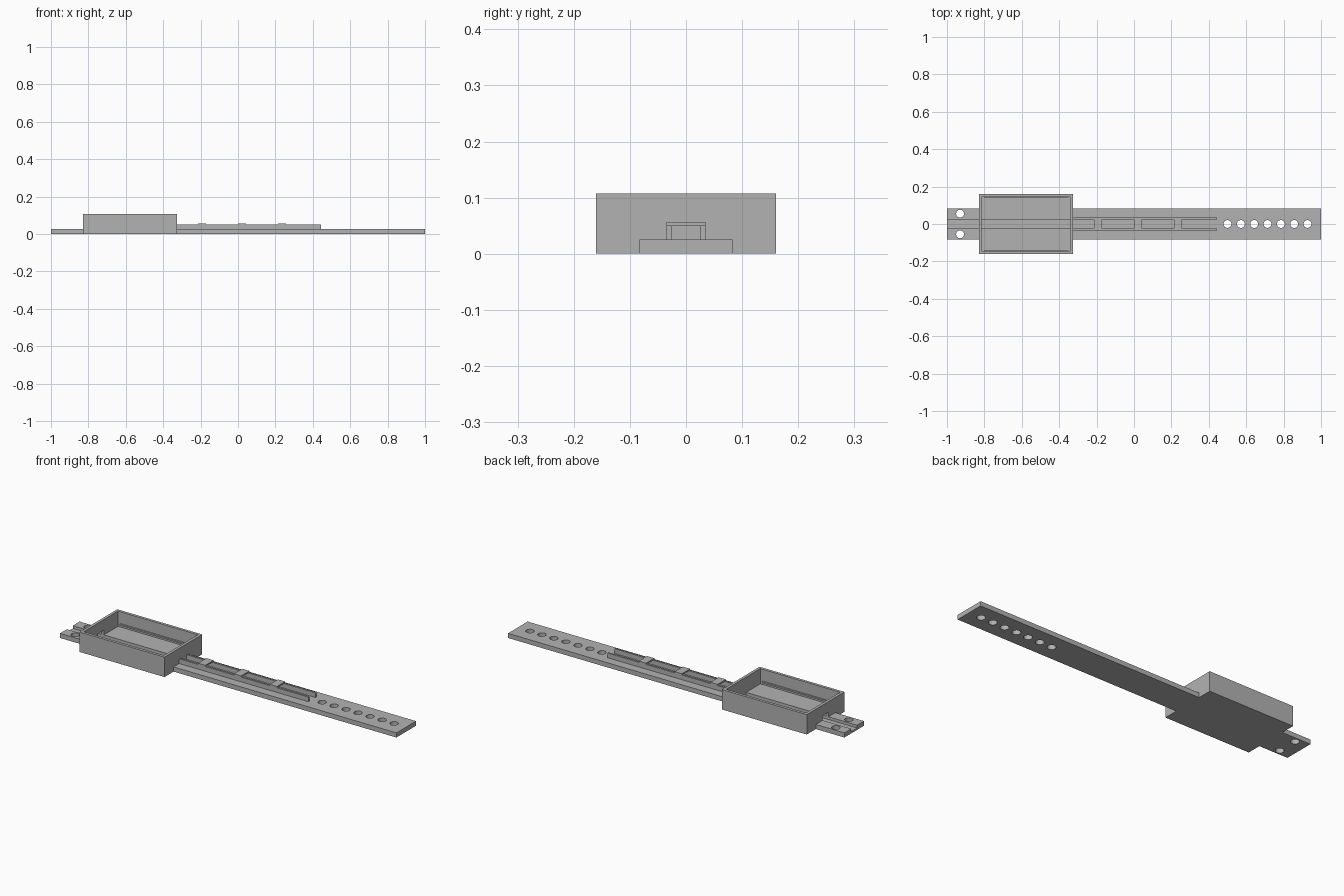
import bpy
import bmesh
from mathutils import Matrix, Vector

if "Cube" in bpy.data.objects:
    bpy.data.objects.remove(bpy.data.objects["Cube"], do_unlink=True)

grey = bpy.data.materials.new("plain_grey")
grey.use_nodes = True
grey.diffuse_color = (0.45, 0.45, 0.45, 1)
grey.node_tree.nodes["Principled BSDF"].inputs["Base Color"].default_value = grey.diffuse_color


def finish(name, bm):
    mesh = bpy.data.meshes.new(name)
    bm.to_mesh(mesh)
    bm.free()
    mesh.materials.append(grey)
    obj = bpy.data.objects.new(name, mesh)
    bpy.context.collection.objects.link(obj)
    return obj


def block(name, x, y, z):
    """Box from (min, max) pairs along each axis."""
    bm = bmesh.new()
    lo, hi = Vector((x[0], y[0], z[0])), Vector((x[1], y[1], z[1]))
    size = Matrix.Diagonal((*(hi - lo), 1))
    bmesh.ops.create_cube(bm, size=1, matrix=Matrix.Translation((lo + hi) / 2) @ size)
    return finish(name, bm)


def pins(name, spots, radius=0.021):
    """Upright cylinders used to punch holes."""
    bm = bmesh.new()
    for px, py in spots:
        bmesh.ops.create_cone(bm, cap_ends=True, segments=32, radius1=radius,
                              radius2=radius, depth=0.2,
                              matrix=Matrix.Translation((px, py, 0)))
    return finish(name, bm)


def cut(target, cutter):
    cutter.hide_render = True
    mod = target.modifiers.new("cut", "BOOLEAN")
    mod.operation = "DIFFERENCE"
    mod.solver = "EXACT"
    mod.object = cutter
    bpy.context.view_layer.objects.active = target
    bpy.ops.object.modifier_apply(modifier=mod.name)
    bpy.data.objects.remove(cutter, do_unlink=True)


STRAP_Y = (-0.083, 0.083)
STRAP_Z = (0, 0.025)
CASE_X = (-0.83, -0.325)
GROOVE_Y = (-0.025, 0.025)

# Long strap with a row of adjustment holes
strap = block("long_strap", (CASE_X[1], 1), STRAP_Y, STRAP_Z)
cut(strap, pins("strap_holes", [(0.5 + 0.0713 * i, 0) for i in range(7)]))

# Short end tab with two holes and a central groove
tab = block("short_tab", (-1, CASE_X[0]), STRAP_Y, STRAP_Z)
cut(tab, pins("tab_holes", [(-0.93, 0.055), (-0.93, -0.055)]))
cut(tab, block("tab_groove", (-1.1, -0.8), GROOVE_Y, (0.01, 0.1)))

# Open-topped case with a cable channel through its end wall and floor
case = block("open_case", CASE_X, (-0.16, 0.16), (0, 0.107))
cut(case, block("case_cavity", (-0.815, -0.34), (-0.145, 0.145), (0.025, 0.2)))
cut(case, block("case_channel", (-0.9, -0.34), GROOVE_Y, (0.01, 0.05)))

# Retaining ridges along the long inner walls
for side, label in ((1, "back"), (-1, "front")):
    ys = sorted((side * 0.138, side * 0.146))
    block(label + "_case_ridge", (-0.8, -0.355), ys, (0.036, 0.044))

# Cable rails on the strap
for side, label in ((1, "back"), (-1, "front")):
    ys = sorted((side * 0.025, side * 0.035))
    block(label + "_cable_rail", (CASE_X[1], 0.443), ys, (0.025, 0.05))

# Clips bridging the rails
for i in range(3):
    start = -0.213 + 0.213 * i
    block("cable_clip_%d" % (i + 1), (start, start + 0.043), (-0.035, 0.035), (0.05, 0.057))
